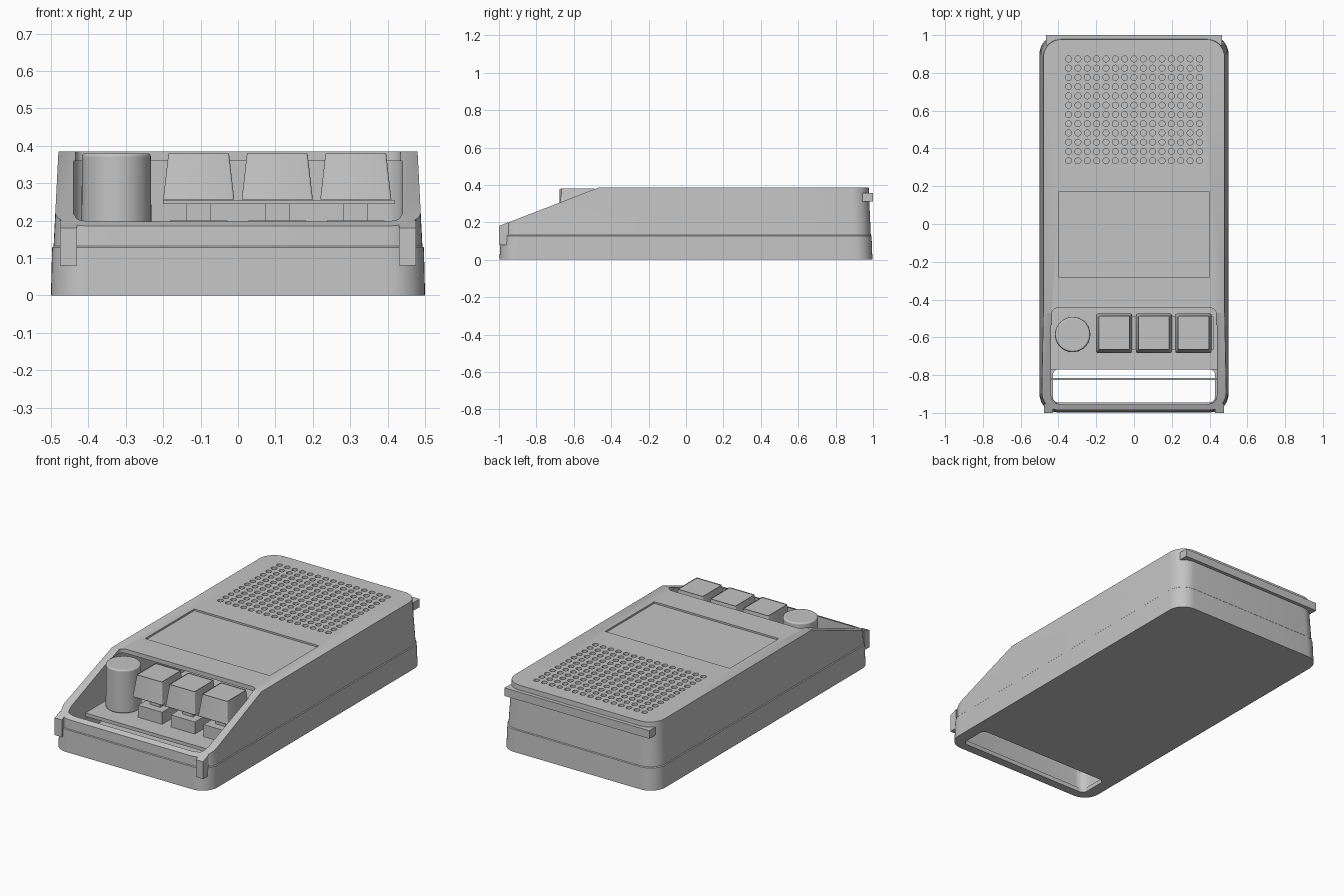
import bpy, bmesh, math
from mathutils import Vector

cube = bpy.data.objects.get("Cube")
if cube:
    bpy.data.objects.remove(cube, do_unlink=True)

GREY = (0.55, 0.55, 0.55, 1)
grey = bpy.data.materials.new("light grey plastic")
grey.use_nodes = True
grey.diffuse_color = GREY
grey.node_tree.nodes["Principled BSDF"].inputs["Base Color"].default_value = GREY


def finish(name, bm):
    bmesh.ops.recalc_face_normals(bm, faces=bm.faces[:])
    mesh = bpy.data.meshes.new(name)
    bm.to_mesh(mesh)
    bm.free()
    mesh.materials.append(grey)
    ob = bpy.data.objects.new(name, mesh)
    bpy.context.collection.objects.link(ob)
    return ob


def select(ob):
    bpy.ops.object.select_all(action='DESELECT')
    ob.select_set(True)
    bpy.context.view_layer.objects.active = ob


def smooth(ob):
    select(ob)
    bpy.ops.object.shade_smooth_by_angle(angle=math.radians(30))


def ring(x0, x1, y0, y1, r, seg=10):
    """Outline of a rounded rectangle, counter-clockwise."""
    pts = []
    corners = [(x1 - r, y1 - r), (x0 + r, y1 - r), (x0 + r, y0 + r), (x1 - r, y0 + r)]
    for q, (cx, cy) in enumerate(corners):
        for i in range(seg + 1):
            a = (q + i / seg) * math.pi / 2
            pts.append((cx + r * math.cos(a), cy + r * math.sin(a)))
    return pts


def loft(sections):
    """Solid through outlines given as (outline, z)."""
    bm = bmesh.new()
    loops = [[bm.verts.new((x, y, z)) for x, y in pts] for pts, z in sections]
    for a, b in zip(loops, loops[1:]):
        for i in range(len(a)):
            j = (i + 1) % len(a)
            bm.faces.new((a[i], a[j], b[j], b[i]))
    bm.faces.new(loops[0][::-1])
    bm.faces.new(loops[-1])
    return bm


def slab(name, x, y, z, r=0.0):
    """Block between ranges, with optional rounded plan corners."""
    if r:
        pts = ring(*x, *y, r, 6)
    else:
        pts = [(x[0], y[0]), (x[1], y[0]), (x[1], y[1]), (x[0], y[1])]
    return finish(name, loft([(pts, z[0]), (pts, z[1])]))


def bevel(ob, width, segments=2):
    mod = ob.modifiers.new("soft edges", 'BEVEL')
    mod.width, mod.segments = width, segments
    mod.limit_method = 'ANGLE'
    mod.angle_limit = math.radians(50)


def cut(ob, cutter):
    cutter.hide_render = True
    mod = ob.modifiers.new("cut", 'BOOLEAN')
    mod.operation, mod.solver, mod.object = 'DIFFERENCE', 'EXACT', cutter
    select(ob)
    bpy.ops.object.modifier_apply(modifier=mod.name)
    bpy.data.objects.remove(cutter, do_unlink=True)


# Drafted case with a seam step
def plan(hx, hy):
    return ring(-hx, hx, -hy, hy, 0.095)


bm = loft([(plan(0.5, 0.997), 0), (plan(0.497, 0.992), 0.128), (plan(0.493, 0.988), 0.132),
           (plan(0.48, 0.977), 0.385)])

# Sloping front
slope = Vector((0, -0.205, 0.53)).normalized()
cutres = bmesh.ops.bisect_plane(bm, geom=bm.verts[:] + bm.edges[:] + bm.faces[:],
                                plane_co=(0, -1, 0.18), plane_no=slope, clear_outer=True)
bmesh.ops.holes_fill(bm, edges=[e for e in bm.edges if e.is_boundary])
case = finish("case", bm)

# Hollow, control bay opening, slot in the floor, shallow screen recess
cut(case, slab("hollow", (-0.44, 0.44), (-0.955, 0.93), (0.025, 0.36), 0.06))
cut(case, slab("bay_opening", (-0.435, 0.435), (-0.95, -0.445), (0.12, 0.6), 0.03))
cut(case, slab("floor_slot", (-0.43, 0.43), (-0.945, -0.77), (-0.1, 0.1), 0.03))
cut(case, slab("screen_recess", (-0.4, 0.4), (-0.28, 0.17), (0.375, 0.5)))

# Speaker holes
bm = bmesh.new()
for i in range(15):
    for j in range(12):
        made = bmesh.ops.create_cone(bm, cap_ends=True, segments=14, radius1=0.016,
                                     radius2=0.016, depth=0.1)
        bmesh.ops.translate(bm, verts=made["verts"],
                            vec=((i - 7) * 0.0495, 0.335 + j * 0.049, 0.37))
cut(case, finish("speaker_holes", bm))
smooth(case)

# Circuit deck, cross bar and its ribs
slab("deck", (-0.44, 0.44), (-0.77, -0.3), (0.11, 0.13))
slab("cross_bar", (-0.44, 0.44), (-0.826, -0.814), (0.06, 0.11))

# Push keys on switches
slab("switch_plate", (-0.2, 0.42), (-0.665, -0.49), (0.245, 0.255))
for n in range(3):
    x = -0.105 + n * 0.21
    y = -0.578
    slab("switch_body", (x - 0.077, x + 0.077), (y - 0.077, y + 0.077), (0.13, 0.2))
    slab("switch_stem", (x - 0.033, x + 0.033), (y - 0.033, y + 0.033), (0.2, 0.246))
    outlines = []
    for hx, y0, y1, z in ((0.095, -0.682, -0.475, 0.256), (0.081, -0.664, -0.488, 0.38)):
        outlines.append((ring(x - hx, x + hx, y0, y1, 0.006, 3), z))
    bm = loft(outlines)
    top = max(bm.faces, key=lambda f: f.calc_center_median().z)
    bmesh.ops.inset_region(bm, faces=[top], thickness=0.01)
    bmesh.ops.translate(bm, verts=top.verts[:], vec=(0, 0, -0.004))
    smooth(finish("key", bm))

# Rotary knob
bm = bmesh.new()
bmesh.ops.create_cone(bm, cap_ends=True, segments=48, radius1=0.094, radius2=0.092, depth=0.25)
bmesh.ops.translate(bm, verts=bm.verts[:], vec=(-0.325, -0.585, 0.255))
knob = finish("knob", bm)
bevel(knob, 0.008, 3)
smooth(knob)

# Front corner clips, topped along the slope
for side in (-1, 1):
    bm = bmesh.new()
    verts = [bm.verts.new((side * 0.43, y, z)) for y, z in
             ((-1, 0.08), (-0.95, 0.08), (-0.95, 0.2), (-1, 0.18))]
    face = bm.faces.new(verts)
    ext = bmesh.ops.extrude_face_region(bm, geom=[face])
    moved = [v for v in ext["geom"] if isinstance(v, bmesh.types.BMVert)]
    bmesh.ops.translate(bm, verts=moved, vec=(side * 0.046, 0, 0))
    finish("front_clip_left" if side > 0 else "front_clip_right", bm)

# Rear ledge
slab("rear_ledge", (-0.465, 0.465), (0.945, 1.0), (0.31, 0.357))
